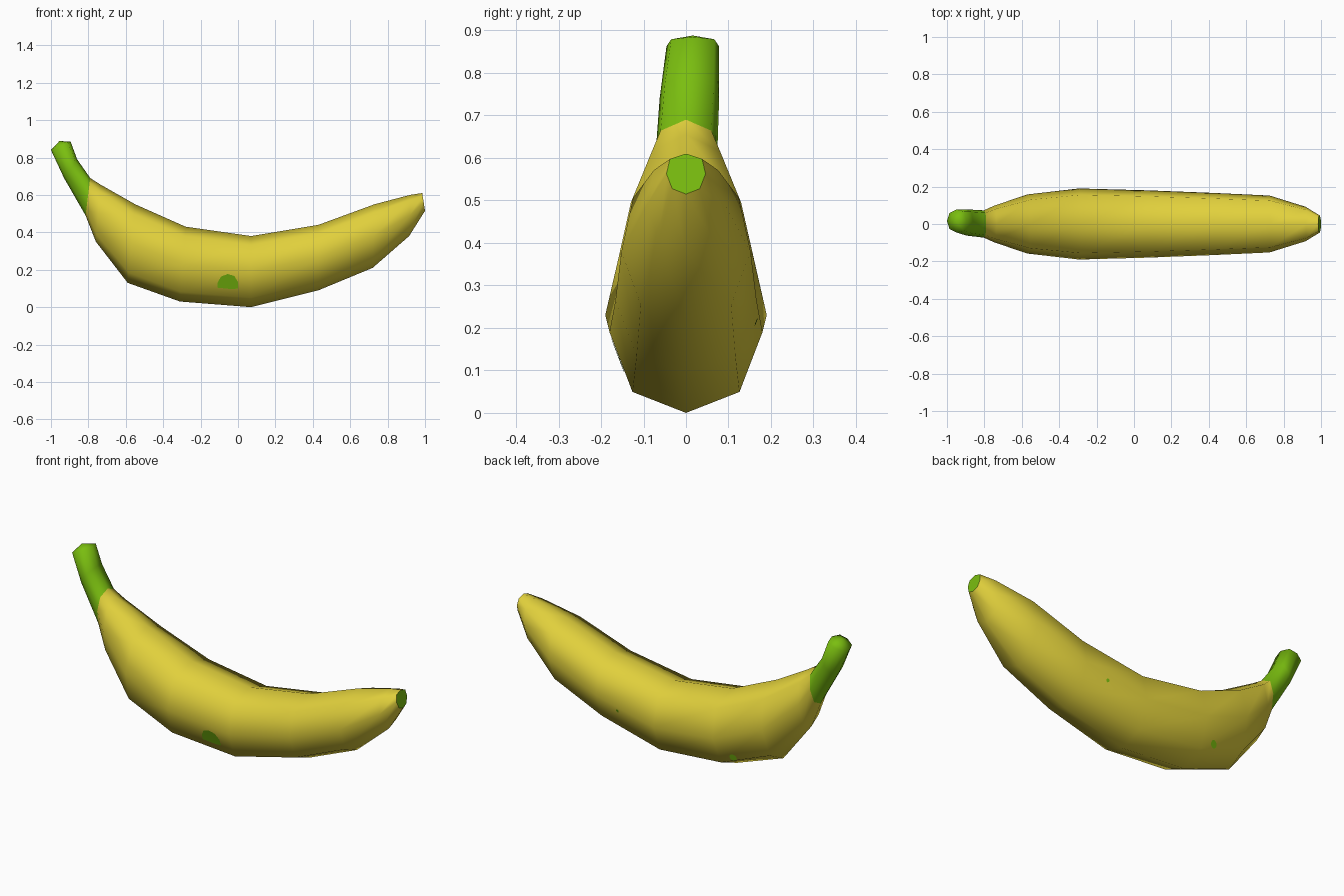
import bpy, bmesh, math
from mathutils import Vector
from mathutils.bvhtree import BVHTree

if "Cube" in bpy.data.objects:
    bpy.data.objects.remove(bpy.data.objects["Cube"])


def material(name, rgb):
    m = bpy.data.materials.new(name)
    m.diffuse_color = (*rgb, 1)
    m.use_nodes = True
    m.node_tree.nodes["Principled BSDF"].inputs["Base Color"].default_value = m.diffuse_color
    return m


YELLOW = material("banana yellow", (0.75, 0.63, 0.045))
GREEN = material("fresh green", (0.195, 0.515, 0.005))

# Eight-sided section: (width factor, height factor), upper half a bit squarer
SECTION = [(0, 1), (0.82, 0.74), (1, 0), (0.70, -0.74),
           (0, -1), (-0.70, -0.74), (-1, 0), (-0.82, 0.74)]

# Stations: outer curve x, z; inner curve x, z; half width; y shift
STATIONS = [
    (-1.00, 0.84, -0.895, 0.885, 0.062, 0.016),
    (-0.93, 0.69, -0.86, 0.79, 0.070, 0.008),
    (-0.815, 0.49, -0.79, 0.69, 0.073, 0),
    (-0.76, 0.35, -0.735, 0.655, 0.098, 0),
    (-0.59, 0.13, -0.55, 0.55, 0.158, 0),
    (-0.31, 0.03, -0.28, 0.43, 0.19, 0),
    (0.07, 0.00, 0.07, 0.38, 0.18, 0),
    (0.43, 0.09, 0.43, 0.44, 0.166, 0),
    (0.72, 0.21, 0.73, 0.55, 0.152, 0),
    (0.915, 0.38, 0.92, 0.60, 0.092, 0),
    (1.00, 0.515, 0.985, 0.61, 0.046, 0),
]
STEM_SEGMENTS = 2

# Banana: loft through all the stations
bm = bmesh.new()
rings = []
for ox, oz, ix, iz, w, dy in STATIONS:
    low, high = Vector((ox, 0, oz)), Vector((ix, 0, iz))
    mid, up = (low + high) / 2, (high - low) / 2
    rings.append([bm.verts.new(mid + up * h + Vector((0, w * s + dy, 0)))
                  for s, h in SECTION])
for i in range(len(rings) - 1):
    for k in range(8):
        n = (k + 1) % 8
        f = bm.faces.new((rings[i][k], rings[i][n], rings[i + 1][n], rings[i + 1][k]))
        f.material_index = 1 if i < STEM_SEGMENTS else 0
        f.smooth = True
# Domed stem end
apex = bm.verts.new((-0.955, 0.016, 0.888))
for k in range(8):
    f = bm.faces.new((rings[0][k], rings[0][(k + 1) % 8], apex))
    f.material_index = 1
    f.smooth = True
# Green blossom tip
tip = bm.faces.new(rings[-1])
tip.material_index = 1
bmesh.ops.recalc_face_normals(bm, faces=bm.faces[:])
mesh = bpy.data.meshes.new("banana")
bm.to_mesh(mesh)
surface = BVHTree.FromBMesh(bm)
bm.free()
mesh.materials.append(YELLOW)
mesh.materials.append(GREEN)
bpy.context.collection.objects.link(bpy.data.objects.new("banana", mesh))


def spot(name, outline, side):
    """Thin patch laid on the skin; side is -1 for front, 1 for back."""
    sb = bmesh.new()
    cx = sum(p[0] for p in outline) / len(outline)
    cz = sum(p[1] for p in outline) / len(outline)

    def lay(x, z):
        hit, normal, _, _ = surface.ray_cast(Vector((x, side, z)), Vector((0, -side, 0)))
        return sb.verts.new(hit + normal * 0.003)

    centre = lay(cx, cz)
    edge = [lay(x, z) for x, z in outline]
    for a, b in zip(edge, edge[1:] + edge[:1]):
        f = sb.faces.new((centre, a, b))
        f.normal_update()
        if f.normal.y * side < 0:
            f.normal_flip()
        f.smooth = True
    m = bpy.data.meshes.new(name)
    sb.to_mesh(m)
    sb.free()
    m.materials.append(GREEN)
    bpy.context.collection.objects.link(bpy.data.objects.new(name, m))


def blob(x, z, r):
    return [(x + r * math.cos(a * math.pi / 4), z + r * math.sin(a * math.pi / 4))
            for a in range(8)]


# Green skin marks
spot("front_spot", [(-0.11, 0.105), (-0.04, 0.098), (0.0, 0.10), (0.0, 0.135),
                    (-0.02, 0.168), (-0.055, 0.178), (-0.09, 0.165), (-0.108, 0.135)], -1)
spot("back_spot", blob(-0.38, 0.13, 0.02), 1)
spot("back_speck", blob(0.30, 0.215, 0.009), 1)
